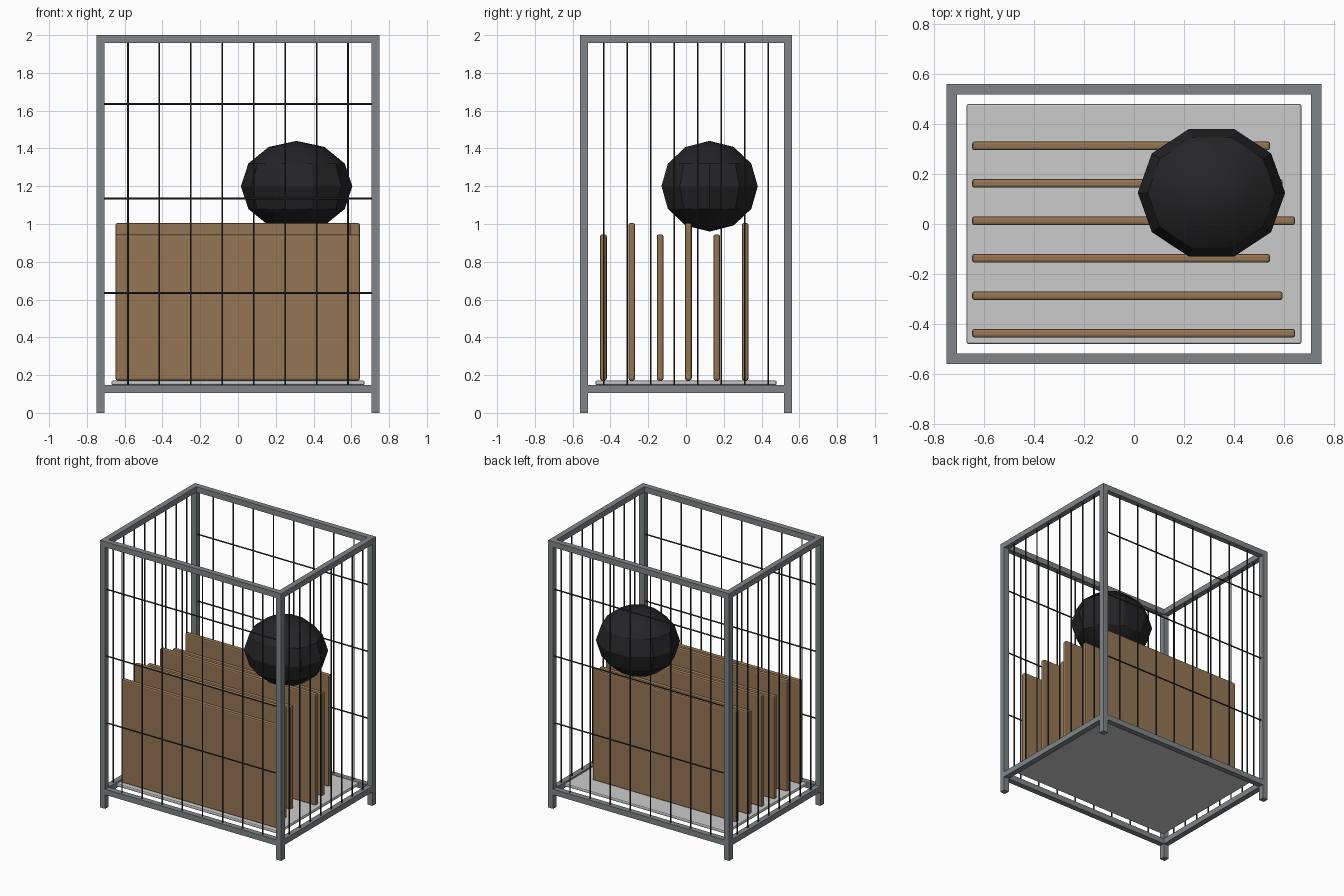
import bpy
from math import radians
from mathutils import Vector

if "Cube" in bpy.data.objects:
    bpy.data.objects.remove(bpy.data.objects["Cube"])


def material(name, color):
    m = bpy.data.materials.new(name)
    m.diffuse_color = (*color, 1)
    m.use_nodes = True
    m.node_tree.nodes["Principled BSDF"].inputs["Base Color"].default_value = m.diffuse_color
    return m


STEEL = material("steel", (0.22, 0.235, 0.245))
WIRE = material("dark_wire", (0.03, 0.03, 0.032))
WOOD = material("wood", (0.30, 0.18, 0.09))
BLACK = material("black", (0.018, 0.018, 0.02))


def box(name, lo, hi, mat=None, bevel=0):
    lo, hi = Vector(lo), Vector(hi)
    bpy.ops.mesh.primitive_cube_add(size=1, location=(lo + hi) / 2)
    o = bpy.context.object
    o.name = name
    o.scale = hi - lo
    bpy.ops.object.transform_apply(location=False, rotation=False, scale=True)
    if mat:
        o.data.materials.append(mat)
    if bevel:
        b = o.modifiers.new("bevel", 'BEVEL')
        b.width, b.segments = bevel, 2
    return o


def rod(name, a, b, r=0.005):
    a, b = Vector(a), Vector(b)
    d = b - a
    bpy.ops.mesh.primitive_cylinder_add(vertices=8, radius=r, depth=d.length,
                                        location=(a + b) / 2,
                                        rotation=d.to_track_quat('Z', 'Y').to_euler())
    o = bpy.context.object
    o.name = name
    o.data.materials.append(WIRE)


W, D, H, T = 0.75, 0.56, 2.0, 0.042
CX, CY = W - T / 2, D - T / 2
BASE = 0.147

# Corner posts
for sx in (-1, 1):
    for sy in (-1, 1):
        x, y = sx * CX, sy * CY
        box("corner_post", (x - T/2, y - T/2, 0), (x + T/2, y + T/2, H), STEEL)

# Top and bottom rails
for part, top in (("top_rail", H), ("bottom_rail", BASE)):
    for s in (-1, 1):
        box(part + "_long", (-W + T, s*CY - T/2, top - T), (W - T, s*CY + T/2, top), STEEL)
        box(part + "_short", (s*CX - T/2, -D + T, top - T), (s*CX + T/2, D - T, top), STEEL)

# Wire grid on the four sides
for s in (-1, 1):
    for i in range(1, 9):
        x = -W + 2 * W * i / 9
        y = -D + 2 * D * i / 9
        rod("long_side_wire", (x, s*CY, BASE), (x, s*CY, H - T))
        rod("short_side_wire", (s*CX, y, BASE), (s*CX, y, H - T))
    for z in (0.635, 1.135, 1.635):
        rod("horizontal_wire", (-W + T, s*CY, z), (W - T, s*CY, z))

# Floor tray
box("floor_tray", (-0.67, -0.48, 0.147), (0.67, 0.48, 0.171), None, 0.008)

# Upright boards, alternating in height and length
for i in range(6):
    y = -0.437 + 0.15 * i
    box("board", (-0.648, y - 0.0175, 0.172),
        (0.645 - 0.05 * (i % 3), y + 0.0175, 0.945 + 0.06 * (i % 2)), WOOD, 0.01)

# Stuffed black bag resting on the boards
bpy.ops.mesh.primitive_uv_sphere_add(segments=10, ring_count=6, radius=1,
                                     location=(0.31, 0.125, 1.2))
bag = bpy.context.object
bag.name = "bag"
bag.rotation_euler = (0, 0, radians(90))  # puts a vertex on the x axis
bpy.ops.object.transform_apply(location=False, rotation=True, scale=False)
# primitive starts at +x or +y: pick the orientation with the widest x extent
if max(v.co.x for v in bag.data.vertices) < 0.99:
    bag.rotation_euler = (0, 0, radians(90))
bpy.ops.object.transform_apply(location=False, rotation=True, scale=False)
bag.scale = (0.295, 0.268, 0.24)
bpy.ops.object.transform_apply(location=False, rotation=False, scale=True)
bag.data.materials.append(BLACK)
bpy.ops.object.shade_smooth_by_angle(angle=radians(30))
